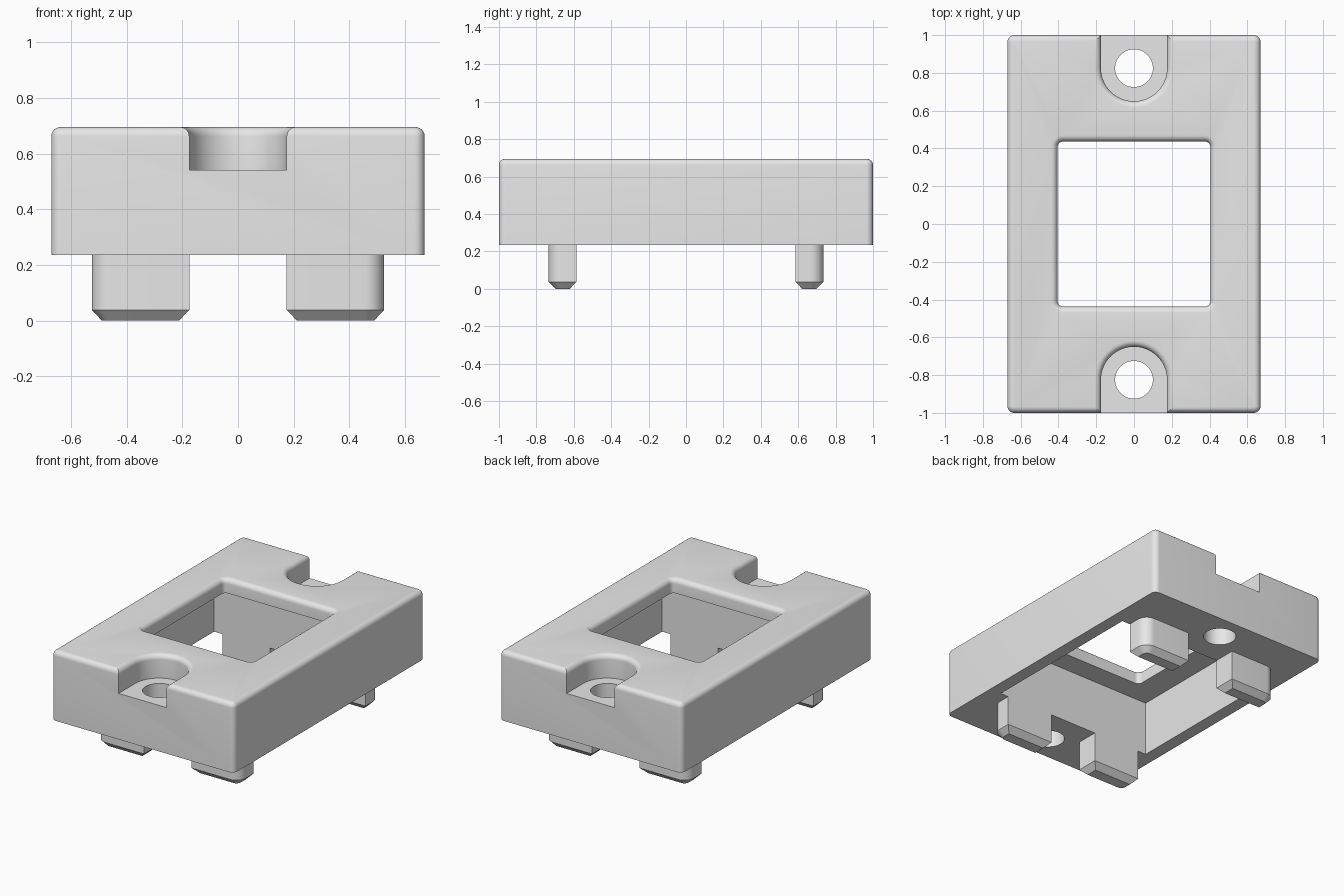
import bpy, bmesh, math

if "Cube" in bpy.data.objects:
    bpy.data.objects.remove(bpy.data.objects["Cube"])

grey = bpy.data.materials.new("light grey plastic")
grey.diffuse_color = (0.8, 0.8, 0.8, 1)
grey.use_nodes = True
grey.node_tree.nodes["Principled BSDF"].inputs["Base Color"].default_value = grey.diffuse_color

BOTTOM, TOP, FILLET = 0.235, 0.695, 0.033


def ring(x0, x1, y0, y1, radii, grow=0.0, seg=8):
    """Rounded rectangle outline, counter-clockwise from the low corner."""
    x0, x1, y0, y1 = x0 - grow, x1 + grow, y0 - grow, y1 + grow
    corners = [(x0, y0, 1, 1), (x1, y0, -1, 1), (x1, y1, -1, -1), (x0, y1, 1, -1)]
    pts = []
    for i, ((x, y, sx, sy), r) in enumerate(zip(corners, radii)):
        if r == 0:
            pts.append((x, y))
            continue
        r = r + grow
        for k in range(seg + 1):
            a = math.pi + (i + k / seg) * math.pi / 2
            pts.append((x + sx * r + r * math.cos(a), y + sy * r + r * math.sin(a)))
    return pts


def loft(name, layers):
    """Solid through (outline, height) layers."""
    bm = bmesh.new()
    loops = [[bm.verts.new((x, y, z)) for x, y in pts] for pts, z in layers]
    n = len(loops[0])
    for a, b in zip(loops, loops[1:]):
        for i in range(n):
            j = (i + 1) % n
            bm.faces.new((a[i], a[j], b[j], b[i]))
    bm.faces.new(loops[0][::-1])
    bm.faces.new(loops[-1])
    bmesh.ops.remove_doubles(bm, verts=bm.verts, dist=1e-5)
    bmesh.ops.recalc_face_normals(bm, faces=bm.faces)
    mesh = bpy.data.meshes.new(name)
    bm.to_mesh(mesh)
    bm.free()
    mesh.materials.append(grey)
    ob = bpy.data.objects.new(name, mesh)
    bpy.context.collection.objects.link(ob)
    return ob


def rounded_rim(rect, radii, start, sign, seg=8):
    """Layers from height start up to a quarter-round at the top face."""
    layers = [(ring(*rect, radii, 0, seg), start)]
    for k in range(7):
        a = k / 6 * math.pi / 2
        grow = sign * FILLET * (1 - math.cos(a))
        layers.append((ring(*rect, radii, grow, seg), TOP - FILLET * (1 - math.sin(a))))
    if sign > 0:
        layers.append((layers[-1][0], TOP + 0.1))
    return layers


def activate(ob):
    bpy.ops.object.select_all(action='DESELECT')
    ob.select_set(True)
    bpy.context.view_layer.objects.active = ob


def cut(ob, cutter):
    mod = ob.modifiers.new("cut", 'BOOLEAN')
    mod.operation, mod.solver, mod.object = 'DIFFERENCE', 'EXACT', cutter
    activate(ob)
    bpy.ops.object.modifier_apply(modifier=mod.name)
    bpy.data.objects.remove(cutter)


# Housing block with rounded top rim and corners
body = loft("housing", rounded_rim((-0.67, 0.67, -1, 1), [0.036] * 4, BOTTOM, -1))

# Wide pocket open at the underside
pocket = ring(-0.585, 0.585, -0.585, 0.585, [0] * 4)
cut(body, loft("pocket_cutter", [(pocket, 0.1), (pocket, 0.60)]))

# Window through the top plate
cut(body, loft("window_cutter", rounded_rim((-0.405, 0.405, -0.437, 0.437), [0.03] * 4, 0.5, 1)))

# Screw notches and holes at both ends
for s in (-1, 1):
    lo, hi = sorted((s * 0.65, s * 1.2))
    radii = [0, 0, 0.175, 0.175] if s < 0 else [0.175, 0.175, 0, 0]
    cut(body, loft("notch_cutter", rounded_rim((-0.175, 0.175, lo, hi), radii, 0.54, 1, 16)))
    hole = ring(-0.1, 0.1, s * 0.825 - 0.1, s * 0.825 + 0.1, [0.1] * 4, 0, 12)
    cut(body, loft("hole_cutter", [(hole, 0.1), (hole, 0.6)]))

parts = [body]

# Four chamfered legs, rounded at the outermost corner
for sx, xname in ((-1, "left"), (1, "right")):
    for sy, yname in ((-1, "front"), (1, "back")):
        xs = sorted((sx * 0.175, sx * 0.525))
        ys = sorted((sy * 0.585, sy * 0.735))
        radii = [0.07 if c == (sx, sy) else 0 for c in ((-1, -1), (1, -1), (1, 1), (-1, 1))]
        full = ring(*xs, *ys, radii)
        tip = ring(*xs, *ys, radii, -0.037)
        parts.append(loft(f"{yname}_{xname}_leg", [(tip, 0), (full, 0.038), (full, BOTTOM)]))

for ob in parts:
    activate(ob)
    bpy.ops.object.shade_smooth_by_angle(angle=math.radians(30))
